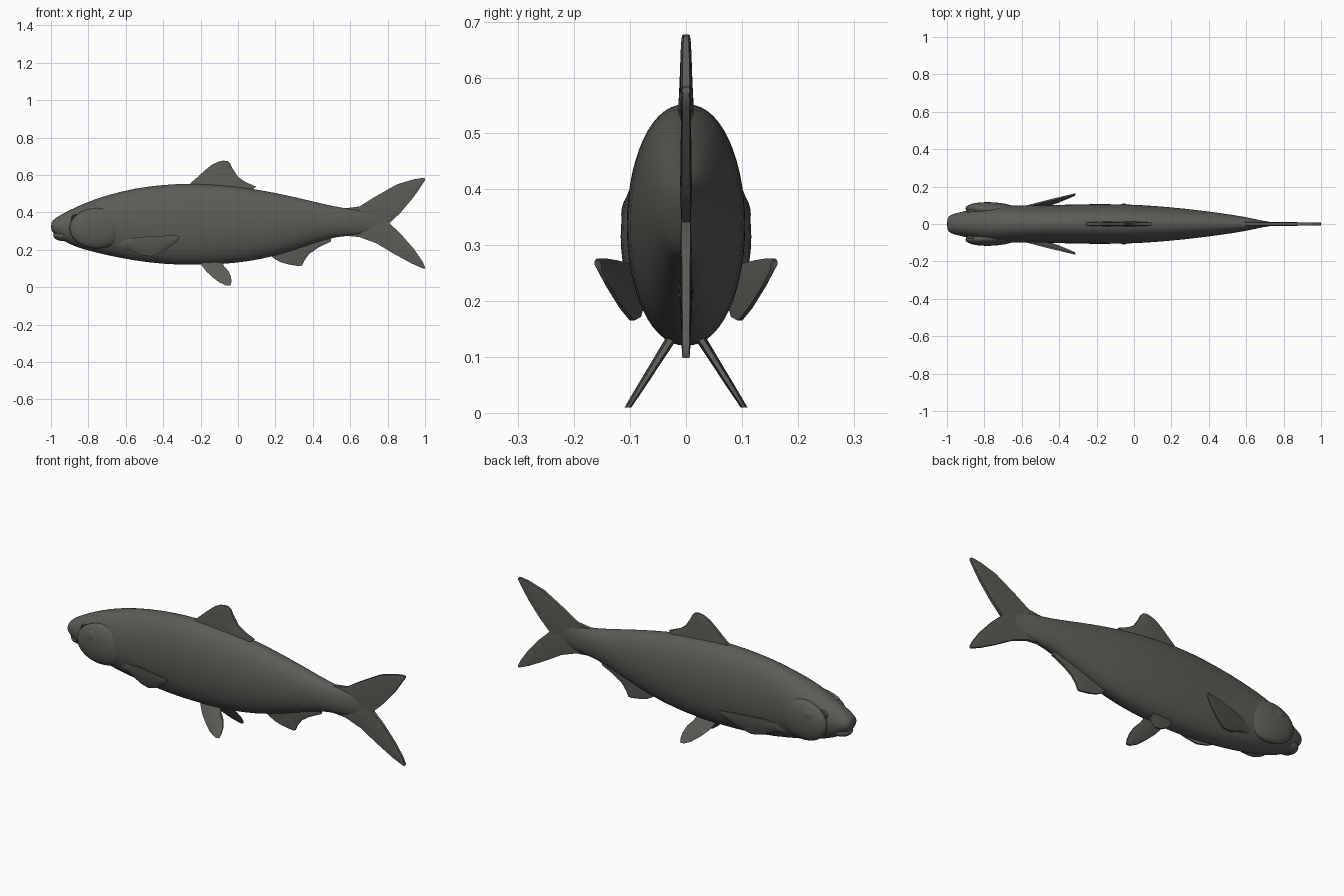
import bpy, bmesh, math
from mathutils import Matrix, Vector

old = bpy.data.objects.get("Cube")
if old:
    bpy.data.objects.remove(old, do_unlink=True)

# Single skin colour
SKIN = (0.105, 0.105, 0.095, 1)
skin = bpy.data.materials.new("fish_grey")
skin.use_nodes = True
skin.diffuse_color = SKIN
bsdf = skin.node_tree.nodes["Principled BSDF"]
bsdf.inputs["Base Color"].default_value = SKIN
bsdf.inputs["Roughness"].default_value = 0.7


def finish(name, bm, mirror=False, subdivide=0, angle=50):
    bmesh.ops.recalc_face_normals(bm, faces=bm.faces)
    mesh = bpy.data.meshes.new(name)
    bm.to_mesh(mesh)
    bm.free()
    mesh.materials.append(skin)
    ob = bpy.data.objects.new(name, mesh)
    bpy.context.collection.objects.link(ob)
    bpy.ops.object.select_all(action='DESELECT')
    ob.select_set(True)
    bpy.context.view_layer.objects.active = ob
    bpy.ops.object.shade_smooth_by_angle(angle=math.radians(angle))
    if mirror:
        ob.modifiers.new("Mirror", 'MIRROR').use_axis = (False, True, False)
    if subdivide:
        mod = ob.modifiers.new("Subdivision", 'SUBSURF')
        mod.levels = mod.render_levels = subdivide
    return ob


def loft(rings):
    """Skin closed rings of equal length and cap both ends."""
    bm = bmesh.new()
    rows = [[bm.verts.new(p) for p in ring] for ring in rings]
    n = len(rows[0])
    for a, b in zip(rows, rows[1:]):
        for i in range(n):
            j = (i + 1) % n
            bm.faces.new((a[i], a[j], b[j], b[i]))
    bm.faces.new(rows[0])
    bm.faces.new(rows[-1])
    return bm


def fin(name, spans, thick, place=lambda x, z: 0, mirror=False, blunt=0.5):
    """Each span joins a leading and a trailing (x, z) point, from root to tip."""
    rings, steps = [], 8
    for k, (a, b) in enumerate(spans):
        f = k / (len(spans) - 1)
        t = thick[0] * (1 - f) + thick[1] * f
        a, b = Vector(a), Vector(b)
        side = []
        for i in range(steps + 1):
            p = a.lerp(b, i / steps)
            h = t * (blunt + (1 - blunt) * math.sin(math.pi * i / steps))
            side.append((p.x, place(p.x, p.y), p.y, h))
        rings.append([(x, y + h, z) for x, y, z, h in side]
                     + [(x, y - h, z) for x, y, z, h in reversed(side)])
    return finish(name, loft(rings), mirror)


def ellipsoid(name, centre, radii, tilt=0, mirror=False):
    bm = bmesh.new()
    bmesh.ops.create_uvsphere(bm, u_segments=28, v_segments=16, radius=1)
    bm.transform(Matrix.Translation(centre) @ Matrix.Rotation(tilt, 4, 'Z')
                 @ Matrix.Diagonal((*radii, 1)))
    return finish(name, bm, mirror, angle=80)


# Body: x, belly height, back height, half width
sections = [
    (-1.0, .305, .345, .03), (-.985, .285, .365, .05), (-.93, .243, .398, .064),
    (-.86, .213, .432, .08), (-.79, .192, .462, .098), (-.7, .17, .494, .103),
    (-.55, .14, .531, .098), (-.4, .122, .55, .103), (-.25, .117, .557, .107),
    (-.1, .12, .549, .107), (.05, .135, .533, .102), (.2, .165, .506, .09),
    (.35, .214, .472, .074), (.48, .259, .44, .056), (.56, .273, .424, .044),
    (.63, .275, .418, .031), (.69, .29, .405, .016), (.76, .315, .375, .007)]
SEG = 28


def soft(v):
    return math.copysign(abs(v) ** 0.92, v)


rings = []
for x, low, high, w in sections:
    mid, half = (low + high) / 2, (high - low) / 2
    angles = [math.tau * i / SEG for i in range(SEG)]
    rings.append([(x, w * soft(math.cos(a)), mid + half * math.sin(a)) for a in angles])
finish("body", loft(rings), subdivide=1, angle=80)

# Head details
ellipsoid("lower_jaw", (-.935, 0, .277), (.053, .052, .03))
ellipsoid("gill_cover", (-.755, .076, .315), (.146, .04, .108), -.06, True)
ellipsoid("cheek", (-.80, .07, .355), (.065, .046, .052), 0, True)
ellipsoid("eye", (-.865, .068, .363), (.02, .014, .018), .25, True)

# Raised eyelid ring
lid = []
for i in range(20):
    a = math.tau * i / 20
    out = Vector((math.cos(a), .25 * math.cos(a), math.sin(a)))
    lid.append([Vector((-.865, .073, .363)) + out * (.024 + .005 * math.cos(b))
                + Vector((0, .006 * math.sin(b), 0))
                for b in (math.tau * j / 8 for j in range(8))])
bm = loft(lid + [lid[0]])
bmesh.ops.remove_doubles(bm, verts=bm.verts, dist=1e-5)
bmesh.ops.delete(bm, geom=[f for f in bm.faces if len(f.verts) > 4], context='FACES_ONLY')
finish("eyelid", bm, True)

# Forked tail, two lobes sharing the centre line
fin("upper_tail_lobe", [
    ((.56, .42), (.58, .34)), ((.65, .432), (.68, .34)), ((.73, .482), (.81, .342)),
    ((.85, .55), (.87, .4)), ((.94, .577), (.94, .483)), ((.985, .584), (.985, .55)),
    ((.998, .583), (1.0, .572))], (.012, .007), blunt=.8)
fin("lower_tail_lobe", [
    ((.56, .277), (.58, .345)), ((.65, .268), (.68, .345)), ((.74, .235), (.81, .342)),
    ((.84, .175), (.87, .285)), ((.93, .126), (.94, .205)), ((.98, .104), (.985, .14)),
    ((.997, .098), (1.0, .108))], (.012, .007), blunt=.8)

# Dorsal and anal fins
fin("dorsal_fin", [
    ((-.27, .53), (.07, .515)), ((-.25, .56), (.097, .538)), ((-.215, .59), (.04, .562)),
    ((-.18, .622), (0, .59)), ((-.14, .655), (-.03, .636)), ((-.105, .672), (-.042, .662)),
    ((-.08, .677), (-.055, .674))], (.015, .007), blunt=.6)
fin("anal_fin", [
    ((.15, .2), (.46, .28)), ((.17, .172), (.495, .262)), ((.195, .152), (.498, .245)),
    ((.225, .135), (.43, .212)), ((.265, .123), (.38, .178)), ((.3, .117), (.355, .143)),
    ((.325, .113), (.343, .116))], (.014, .006), blunt=.6)

# Paired belly fins
fin("pelvic_fin", [
    ((-.21, .145), (-.09, .145)), ((-.195, .118), (-.075, .113)), ((-.17, .085), (-.05, .085)),
    ((-.135, .052), (-.037, .055)), ((-.1, .026), (-.035, .03)), ((-.065, .01), (-.04, .01))],
    (.011, .006), lambda x, z: .025 + (.135 - z) * .63, True)

# Paired chest fins, sweeping back and outward
fin("pectoral_fin", [
    ((-.66, .235), (-.64, .21)), ((-.6, .257), (-.58, .2)), ((-.53, .268), (-.52, .172)),
    ((-.45, .273), (-.465, .165)), ((-.38, .276), (-.41, .188)), ((-.33, .276), (-.35, .226)),
    ((-.313, .273), (-.318, .257))],
    (.011, .006), lambda x, z: .073 + .24 * (x + .62) + .25 * (z - .22), True)
